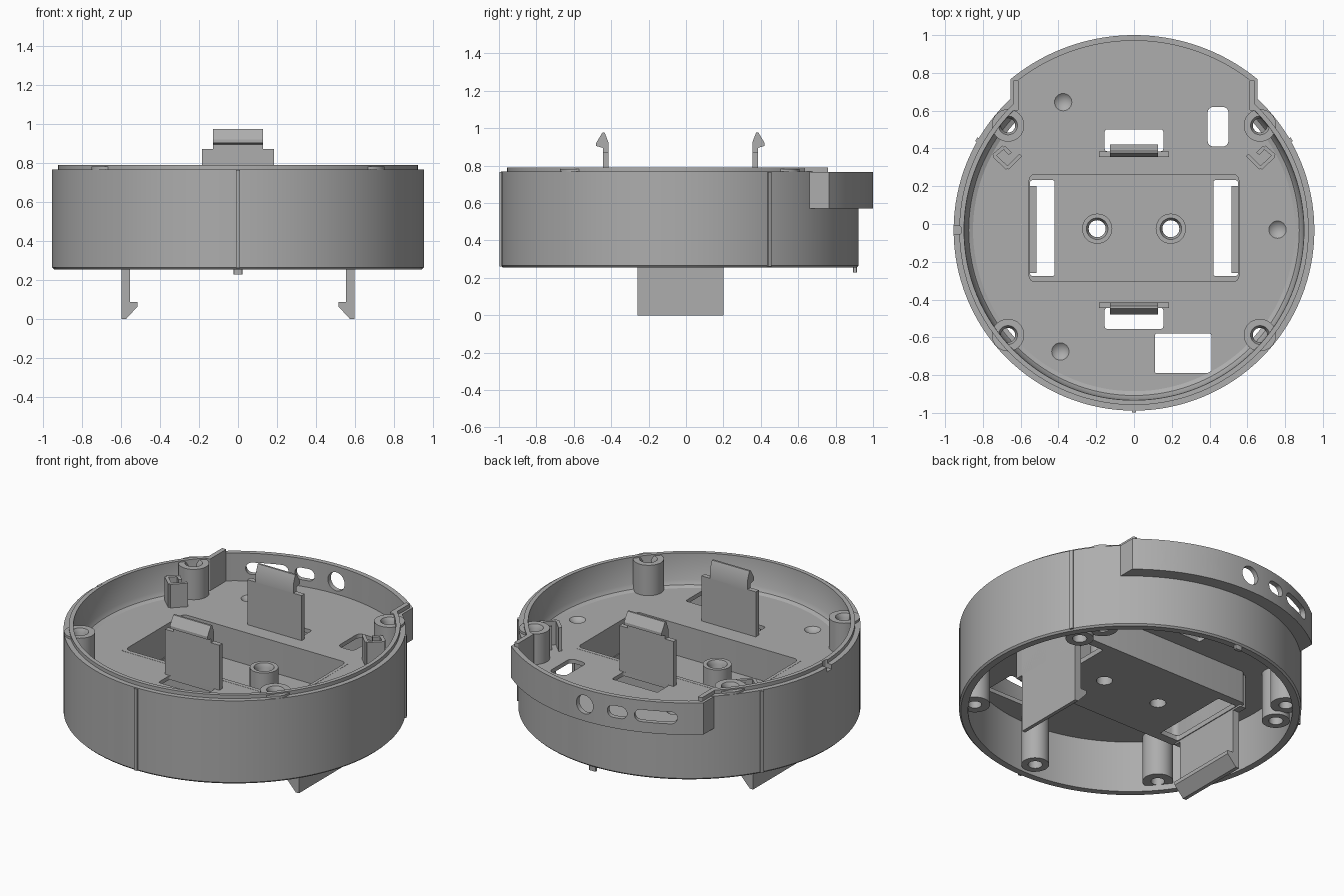
import bpy, bmesh, math
from mathutils import Matrix, Vector

if "Cube" in bpy.data.objects:
    bpy.data.objects.remove(bpy.data.objects["Cube"], do_unlink=True)

CY = -0.033                     # centre of the round body in y
FLOOR = 0.595                   # top of the main floor
gray = bpy.data.materials.new("plain gray plastic")
gray.use_nodes = True
gray.diffuse_color = (0.42, 0.42, 0.42, 1)
gray.node_tree.nodes["Principled BSDF"].inputs["Base Color"].default_value = (0.42, 0.42, 0.42, 1)
parts = []

# Axis swaps for profiles drawn from the side
SIDE_X = Matrix(((0, 0, 1, 0), (1, 0, 0, 0), (0, 1, 0, 0), (0, 0, 0, 1)))
SIDE_Y = Matrix(((1, 0, 0, 0), (0, 0, 1, 0), (0, 1, 0, 0), (0, 0, 0, 1)))


def finish(name, bm):
    bmesh.ops.recalc_face_normals(bm, faces=bm.faces)
    me = bpy.data.meshes.new(name)
    bm.to_mesh(me)
    bm.free()
    me.materials.append(gray)
    ob = bpy.data.objects.new(name, me)
    bpy.context.collection.objects.link(ob)
    parts.append(ob)
    return ob


def prism(name, pts, h0, h1, m=Matrix.Identity(4)):
    bm = bmesh.new()
    face = bm.faces.new([bm.verts.new((x, y, h0)) for x, y in pts])
    ext = bmesh.ops.extrude_face_region(bm, geom=[face])["geom"]
    bmesh.ops.translate(bm, vec=(0, 0, h1 - h0),
                        verts=[v for v in ext if isinstance(v, bmesh.types.BMVert)])
    bm.transform(m)
    return finish(name, bm)


def lathe(name, profile, x, y, steps):
    bm = bmesh.new()
    vs = [bm.verts.new((r, 0, z)) for r, z in profile]
    es = [bm.edges.new((vs[i - 1], vs[i])) for i in range(len(vs))]
    bmesh.ops.spin(bm, geom=vs + es, cent=(0, 0, 0), axis=(0, 0, 1),
                   angle=math.tau, steps=steps, use_merge=True)
    bmesh.ops.remove_doubles(bm, verts=bm.verts, dist=1e-5)
    bm.transform(Matrix.Translation((x, y, 0)))
    return finish(name, bm)


def tube(name, x, y, ri, ro, z0, z1):
    c = 0.012
    return lathe(name, [(ri, z0), (ro, z0), (ro, z1), (ri + c, z1), (ri, z1 - 2 * c)], x, y, 32)


def arc(cx, cy, r, a0, a1, n):
    return [(cx + r * math.cos(math.radians(a0 + (a1 - a0) * i / n)),
             cy + r * math.sin(math.radians(a0 + (a1 - a0) * i / n))) for i in range(n + 1)]


def rect(x0, x1, y0, y1, r=0.012):
    return (arc(x1 - r, y1 - r, r, 0, 90, 4) + arc(x0 + r, y1 - r, r, 90, 180, 4)
            + arc(x0 + r, y0 + r, r, 180, 270, 4) + arc(x1 - r, y0 + r, r, 270, 360, 4))


def disc(x, y, r, z0, z1):
    return prism("cutter", arc(x, y, r, 0, 348.75, 31), z0, z1)


def cut(ob, cutters):
    bpy.context.view_layer.objects.active = ob
    for c in cutters:
        c.hide_render = True
        mod = ob.modifiers.new("cut", "BOOLEAN")
        mod.operation, mod.solver, mod.object = "DIFFERENCE", "EXACT", c
        bpy.ops.object.modifier_apply(modifier=mod.name)
        parts.remove(c)
        bpy.data.objects.remove(c, do_unlink=True)


def bump_arc(r, half):
    a = math.degrees(math.acos(half / r))
    return arc(0, CY, r, a, 180 - a, 40)


# Round wall with stepped rim, opened at the back
wall = lathe("round_wall", [(0.90, 0.79), (0.89, 0.63), (0.875, 0.605), (0.85, 0.594),
                            (0.85, 0.573), (0.905, 0.573), (0.905, 0.255), (0.945, 0.255),
                            (0.955, 0.265), (0.955, 0.768), (0.925, 0.768), (0.925, 0.79)],
             0, CY, 128)
cut(wall, [prism("cutter", [(-0.63, 0.4)] + [(0.63, 0.4)] + bump_arc(1.01, 0.63), 0.594, 0.9),
           prism("cutter", rect(-0.99, -0.915, -0.055, -0.01), 0.74, 0.9)])

# Main floor, reaching out under the back band
a = math.degrees(math.acos(0.645 / 0.88))
floor = prism("main_floor", bump_arc(1.03, 0.645) + arc(0, CY, 0.88, 180 - a, 360 + a, 90),
              0.57, FLOOR)
holes = [rect(-0.56, 0.56, -0.31, 0.27), rect(0.11, 0.41, -0.79, -0.58),
         rect(0.39, 0.5, 0.41, 0.62, 0.03), rect(-0.155, 0.155, 0.385, 0.5),
         rect(-0.155, 0.155, -0.555, -0.445)]
cutters = [prism("cutter", h, 0.5, 0.7) for h in holes]
screws = [(sx * 0.667, CY + sy * 0.555) for sx in (-1, 1) for sy in (-1, 1)]
cutters += [disc(x, y, 0.06, 0.5, 0.7) for x, y in screws]
for x, y in ((-0.375, 0.645), (0.76, -0.03), (-0.39, -0.675)):
    bm = bmesh.new()
    bmesh.ops.create_uvsphere(bm, u_segments=24, v_segments=24, radius=0.065,
                              matrix=Matrix.Translation((x, y, FLOOR + 0.046)))
    cutters.append(finish("cutter", bm))
cut(floor, cutters)

# Sunken tray with side slots and two bosses
tray = prism("sunken_tray", rect(-0.575, 0.575, -0.33, 0.285, 0.03), 0.37, FLOOR + 0.001)
tray_cut = [prism("cutter", rect(-0.555, 0.555, -0.305, 0.262, 0.03), 0.4, 0.7)]
for s in (-1, 1):
    x0, x1 = sorted((s * 0.42, s * 0.55))
    tray_cut += [prism("cutter", rect(x0, x1, -0.275, 0.232), 0.3, 0.45),
                 disc(s * 0.195, -0.025, 0.045, 0.3, 0.45)]
cut(tray, tray_cut)
for s, side in ((-1, "right"), (1, "left")):
    tube(side + "_tray_boss", s * 0.195, -0.025, 0.045, 0.08, 0.39, 0.58)

# Screw posts through the floor, and three posts below it with outer ribs
for x, y in screws:
    tube("screw_post", x, y, 0.038, 0.086, 0.29, 0.782)
for ang in (30, 150, 270):
    d = Vector((math.cos(math.radians(ang)), math.sin(math.radians(ang))))
    tube("lower_post", 0.825 * d.x, CY + 0.825 * d.y, 0.04, 0.078, 0.27, 0.575)
    turn = Matrix.Translation((0, CY, 0)) @ Matrix.Rotation(math.radians(ang), 4, "Z")
    prism("outer_rib", rect(0.94, 0.964, -0.011, 0.011, 0.003), 0.262, 0.766, turn)

# Raised band around the back, with a row of openings
band = prism("back_band", [(0.655, 0.64)] + bump_arc(1.033, 0.655) + [(-0.655, 0.64), (-0.625, 0.64)]
             + bump_arc(1.003, 0.625)[::-1] + [(0.625, 0.64)], 0.57, 0.766)
band_cut = []
for ang, stretch, r in ((-27, 0, 0.057), (-14, 0, 0.057), (0.5, 0, 0.057),
                        (12, 0.023, 0.037), (24.5, 0.085, 0.037)):
    pts = arc(stretch, 0.672, r, -90, 90, 12) + arc(-stretch, 0.672, r, 90, 270, 12)
    if not stretch:
        pts = arc(0, 0.672, r, 0, 345, 23)
    turn = Matrix.Translation((0, CY, 0)) @ Matrix.Rotation(math.radians(ang), 4, "Z")
    band_cut.append(prism("cutter", pts, 0.9, 1.2, turn @ SIDE_Y))
cut(band, band_cut)
for s in (-1, 1):
    x0, x1 = sorted((s * 0.612, s * 0.64))
    prism("band_cheek", rect(x0, x1, 0.6, 0.76, 0.005), 0.58, 0.79)

# Upper snap clips, hooks facing outward
for s, base, name in ((1, 0.355, "back"), (-1, -0.415, "front")):
    def y(d):
        return base + s * d
    prism(name + "_clip_plate", [(y(0), 0.57), (y(0.03), 0.57), (y(0.03), 0.872), (y(0), 0.872)],
          -0.185, 0.185, SIDE_X)
    prism(name + "_clip_hook", [(y(0), 0.86), (y(0), 0.925), (y(0.045), 0.977), (y(0.03), 0.977),
                                (y(0.065), 0.925), (y(0.065), 0.905), (y(0.03), 0.9),
                                (y(0.03), 0.86)][:2]
          + [(y(0.02), 0.977), (y(0.032), 0.977), (y(0.065), 0.922), (y(0.065), 0.905),
             (y(0.03), 0.895), (y(0.03), 0.86)], -0.128, 0.128, SIDE_X)

# Lower snap clips, hooks facing inward
for s, side in ((-1, "right"), (1, "left")):
    prism(side + "_lower_clip", [(s * x, z) for x, z in (
        (0.597, 0.585), (0.597, 0), (0.575, 0), (0.515, 0.065), (0.515, 0.088),
        (0.555, 0.088), (0.555, 0.585))], -0.26, 0.2, SIDE_Y)
    x0, x1 = sorted((s * 0.555, s * 0.597))
    prism(side + "_clip_shoulder", rect(x0, x1, -0.31, 0.26, 0.005), 0.36, 0.585)

# Small angled brackets on the floor
for s, side in ((-1, "right"), (1, "left")):
    path = [Vector(p) for p in ((0.60, 0.365), (0.67, 0.295), (0.742, 0.362), (0.69, 0.408),
                                (0.655, 0.372))]
    for p, q in zip(path, path[1:]):
        n = Vector((p.y - q.y, q.x - p.x)).normalized() * 0.01
        prism(side + "_bracket", [(s * v.x, v.y) for v in (p + n, q + n, q - n, p - n)],
              0.58, 0.74)

# Locating peg under the back edge
prism("locating_peg", rect(-0.022, 0.022, 0.893, 0.913, 0.004), 0.228, 0.3)

# Smooth round surfaces, keeping hard edges
bpy.ops.object.select_all(action="DESELECT")
for ob in parts:
    ob.select_set(True)
bpy.context.view_layer.objects.active = wall
bpy.ops.object.shade_smooth_by_angle(angle=math.radians(30))
